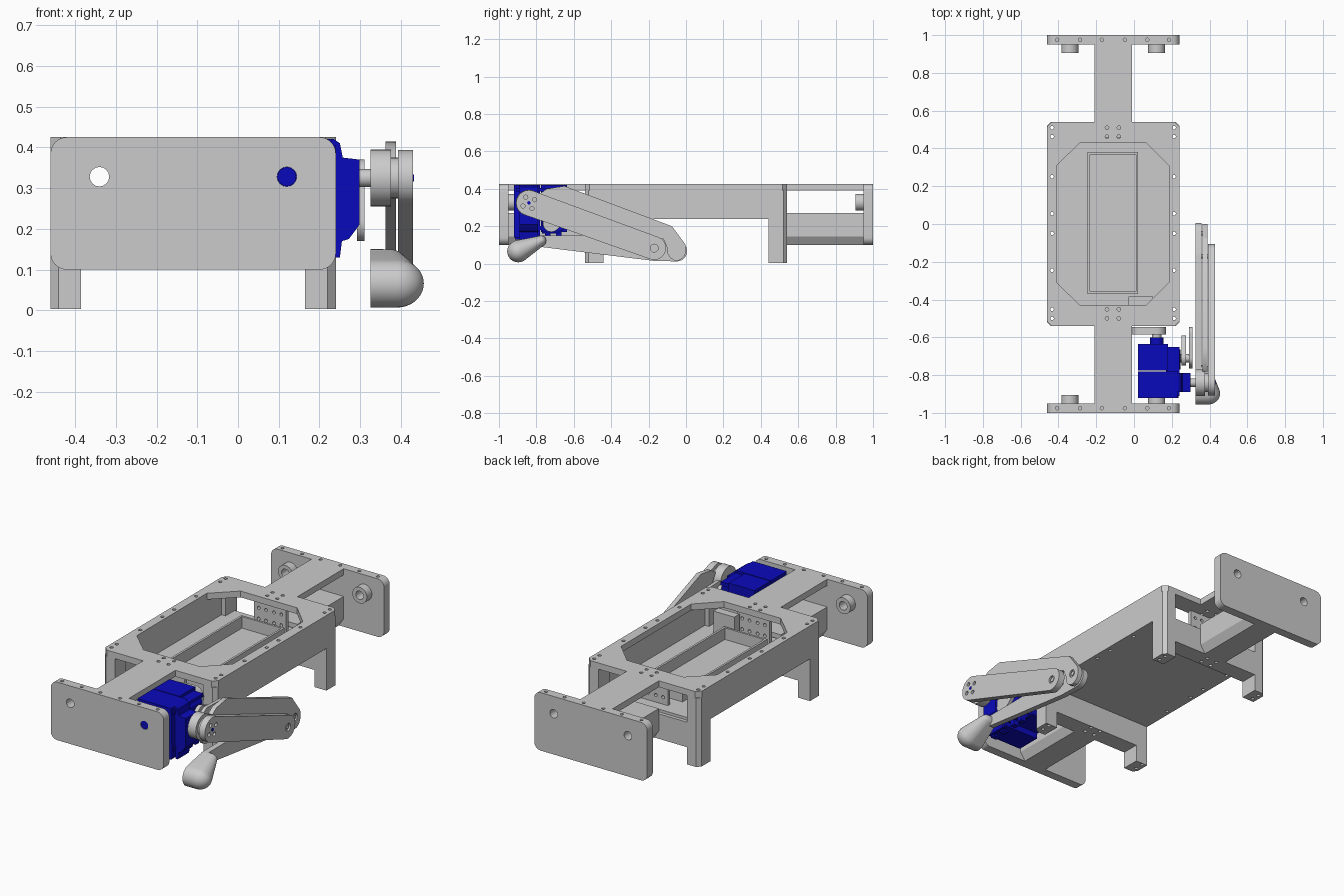
import bpy, bmesh, math
from mathutils import Vector
from mathutils.geometry import convex_hull_2d

if "Cube" in bpy.data.objects:
    bpy.data.objects.remove(bpy.data.objects["Cube"])

blue = bpy.data.materials.new("motor_blue")
blue.diffuse_color = (0.003, 0.003, 0.5, 1)
blue.use_nodes = True
blue.node_tree.nodes["Principled BSDF"].inputs["Base Color"].default_value = blue.diffuse_color

def finish(name, bm, mat=None):
    bmesh.ops.recalc_face_normals(bm, faces=bm.faces)
    me = bpy.data.meshes.new(name)
    bm.to_mesh(me)
    bm.free()
    ob = bpy.data.objects.new(name, me)
    bpy.context.collection.objects.link(ob)
    if mat:
        me.materials.append(mat)
    return ob

def add_prism(bm, pts, axis, a, b):
    put = {'x': lambda u, v, w: (w, u, v), 'y': lambda u, v, w: (u, w, v),
           'z': lambda u, v, w: (u, v, w)}[axis]
    lo = [bm.verts.new(put(u, v, a)) for u, v in pts]
    hi = [bm.verts.new(put(u, v, b)) for u, v in pts]
    bm.faces.new(lo)
    bm.faces.new(hi)
    n = len(pts)
    for i in range(n):
        j = (i + 1) % n
        bm.faces.new((lo[i], lo[j], hi[j], hi[i]))

def prism(name, pts, axis, a, b, mat=None):
    bm = bmesh.new()
    add_prism(bm, pts, axis, a, b)
    return finish(name, bm, mat)

def box(name, x0, x1, y0, y1, z0, z1, mat=None):
    return prism(name, [(x0, y0), (x1, y0), (x1, y1), (x0, y1)], 'z', z0, z1, mat)

def circle(u, v, r, n=32):
    return [(u + r * math.cos(2 * math.pi * i / n), v + r * math.sin(2 * math.pi * i / n)) for i in range(n)]

def rounded(circles):
    # outline wrapped tightly around several circles
    pts = [Vector(p) for c in circles for p in circle(*c)]
    return [tuple(pts[i]) for i in convex_hull_2d(pts)]

def cyl(name, u, v, r, axis, a, b, mat=None):
    return prism(name, circle(u, v, r), axis, a, b, mat)

def holes(name, centres, r, axis, a, b):
    bm = bmesh.new()
    for u, v in centres:
        add_prism(bm, circle(u, v, r, 16), axis, a, b)
    ob = finish(name, bm)
    ob.hide_render = True
    ob.display_type = 'WIRE'
    return ob

def cut(ob, *cutters):
    for c in cutters:
        m = ob.modifiers.new("cut", 'BOOLEAN')
        m.object = c
        m.operation = 'DIFFERENCE'
        m.solver = 'EXACT'

XL, XR, TOP = -0.46, 0.24, 0.425
LX, RX = -0.434, 0.212
screw_y = (0.51, 0.463, -0.452, -0.5)
body_holes = holes("body_screw_cutter",
                   [(x, y) for x in (LX, -0.143, -0.08, RX) for y in screw_y] +
                   [(x, y) for x in (LX, RX) for y in (0.25, 0.055, -0.05, -0.245)], 0.0095, 'z', -0.1, 0.6)

# Top deck with octagonal opening
c = 0.025
deck = prism("top_deck", [(XL + c, -.54), (XR - c, -.54), (XR, -.54 + c), (XR, .54 - c), (XR - c, .54),
                          (XL + c, .54), (XL, .54 - c), (XL, -.54 + c)], 'z', 0.39, TOP)
octo = prism("opening_cutter", [(-.285, -.43), (.065, -.43), (.185, -.31), (.185, .31),
                                (.065, .43), (-.285, .43), (-.41, .31), (-.41, -.31)], 'z', 0.3, 0.5)
octo.hide_render = True
cut(deck, octo, body_holes)

# Floor, side walls and battery tray
box("floor", -0.42, 0.20, -0.52, 0.52, 0.24, 0.255)
for x0, x1, n in ((XL, -0.41, "left"), (0.19, XR, "right")):
    cut(box(n + "_wall", x0, x1, -0.44, 0.44, 0.24, 0.39), body_holes)
for n, b in (("left", (-.245, -.233, -.37, .38)), ("right", (.01, .022, -.37, .38)),
             ("front", (-.233, .01, -.37, -.358)), ("back", (-.233, .01, .368, .38))):
    box("tray_" + n, *b, 0.255, 0.32)

mount_holes = holes("mount_hole_cutter",
                    [(x, z) for x in (-.18, -.135, -.085, -.04) for z in (.295, .355)], 0.009, 'y', -0.7, 0.7)
pivots = [(-0.34, 0.328), (0.12, 0.328)]
pivot_cut = holes("pivot_hole_cutter", pivots, 0.024, 'y', -1.1, 1.1)

for s, n in ((-1, "front"), (1, "back")):
    # Corner legs, chamfered on the outside
    for x, d, side in ((XL, 1, "left"), (XR, -1, "right")):
        leg = prism(f"{n}_{side}_leg", [(x + d * .02, s * .54), (x + d * .075, s * .54), (x + d * .075, s * .44),
                                        (x, s * .44), (x, s * .52)], 'z', 0.004, 0.39)
        cut(leg, body_holes)
    # Cross bar joining the legs, and upright mount plate
    cut(box(n + "_cross_bar", -0.385, 0.165, *sorted((s * .44, s * .54)), 0.10, 0.24), body_holes)
    cut(box(n + "_mount_plate", -0.21, -0.01, *sorted((s * .44, s * .46)), 0.24, 0.39), mount_holes)
    # Upper spine and lower beam out to the end plate
    a, b = sorted((s * .54, s * .95))
    box(n + "_spine", -0.21, -0.01, a, b, 0.39, TOP)
    prism(n + "_lower_beam", [(-.18, .10), (-.04, .10), (-.01, .145), (-.01, .27), (-.21, .27), (-.21, .145)],
          'y', a, b)
    # Rounded end plate with pivot bosses
    r = 0.04
    plate = prism(n + "_end_plate", rounded([(x, z, r) for x in (XL + r, XR - r) for z in (.10 + r, TOP - r)]),
                  'y', *sorted((s * .95, s * 1.0)))
    edge = holes(n + "_edge_screw_cutter", [(x, s * .975) for x in (-.407, -.286, -.17, -.048, .07, .185)],
                 0.009, 'z', 0.34, 0.5)
    cut(plate, edge, pivot_cut)
    for i, (x, z) in enumerate(pivots):
        boss = cyl(f"{n}_boss_{i + 1}", x, z, 0.045, 'y', *sorted((s * .905, s * .95)))
        cut(boss, pivot_cut)

# Blue motors: body block, stepped gear cases, hubs
cyl("hip_pivot_pin", 0.12, 0.328, 0.023, 'y', -0.998, -0.90, blue)
box("roll_motor", 0.02, 0.18, -0.775, -0.635, 0.17, 0.42, blue)
cyl("roll_motor_hub", 0.12, 0.328, 0.036, 'y', -0.635, -0.60, blue)
case = [(.02, .14), (.235, .14), (.235, .13), (.25, .13), (.255, .17), (.272, .175), (.298, .21),
        (.298, .37), (.257, .375), (.25, .41), (.235, .42), (.02, .42)]
prism("hip_motor", case[:2] + [(.23, .42), (.02, .42)], 'y', -0.92, -0.78, blue)
prism("hip_motor_case", case, 'y', -0.89, -0.79, blue)
prism("knee_motor_case", [(.17, .16), (.225, .16), (.245, .20), (.245, .37), (.225, .40), (.17, .40)],
      'y', -0.77, -0.665, blue)
for y in (-.90, -.83, -.74, -.68):
    box("motor_lug", 0.19, 0.225, y - .015, y + .015, 0.13, 0.17, blue)
for z in (.18, .385):
    box("motor_rib", 0.17, 0.24, -0.91, -0.65, z, z + 0.02, blue)

# Horn and bracket between the roll motor and the body
prism("roll_horn", rounded([(.12, .328, .05), (.035, .328, .045)]), 'y', -0.585, -0.545)
cyl("roll_horn_shaft", 0.12, 0.328, 0.025, 'y', -0.605, -0.58)
box("inner_bracket", -0.03, 0.10, -0.43, -0.385, 0.255, 0.38)

# Knee crank
cyl("knee_shaft", -0.71, 0.327, 0.022, 'x', 0.24, 0.30)
prism("knee_crank_disc", rounded([(-.71, .327, .04), (-.62, .30, .03)]), 'x', 0.252, 0.275)
prism("knee_crank", rounded([(-.71, .327, .043), (-.72, .215, .045), (-.58, .33, .035)]), 'x', 0.292, 0.311)

# Hip hub and outer thigh link
HIP, KNEE, TIP = (-.84, .325), (-.17, .083), (-.05, .082)
cyl("hip_shaft", *HIP, 0.022, 'x', 0.295, 0.33)
cyl("hip_hub", *HIP, 0.07, 'x', 0.325, 0.375)
cyl("hip_hub_neck", *HIP, 0.05, 'x', 0.37, 0.396)
thigh = prism("thigh_link", rounded([(*HIP, .068), (*KNEE, .063)]), 'x', 0.393, 0.43)
cut(thigh, holes("thigh_hole_cutter",
                 [(HIP[0] + .035 * math.cos(t), HIP[1] + .035 * math.sin(t))
                  for t in (.5, 2.07, 3.64, 5.21)], 0.011, 'x', 0.41, 0.5),
    holes("knee_hole_cutter", [KNEE], 0.021, 'x', 0.42, 0.5))
cyl("hip_screw", *HIP, 0.009, 'x', 0.42, 0.432, blue)
cyl("knee_pin", *KNEE, 0.012, 'x', 0.33, 0.426)

# Bent push link beside the thigh
push = prism("push_link", [(-.78, .375), (-.745, .40), (-.65, .415), (-.075, .20)] +
             [(-.05 + .052 * math.cos(t), .075 + .06 * math.sin(t)) for t in
              [math.radians(a) for a in (50, 30, 10, -10, -40, -70, -100, -130, -160, -190)]] +
             [(-.12, .13), (-.66, .32), (-.75, .325)], 'x', 0.362, 0.388)
cut(push, holes("push_hole_cutter", [TIP], 0.021, 'x', 0.38, 0.5))
cyl("push_pin", *TIP, 0.012, 'x', 0.33, 0.386)

# Shin, tapering to the foot
prism("shin", rounded([(-.78, .12, .03), KNEE + (.068,), (-.05, .068, .056)]), 'x', 0.325, 0.357)

# Foot: half-domed toe drawn into a narrower neck
bm = bmesh.new()
for cx, cy, cz, r, depth in ((.39, -.897, .066, .059, .066), (.37, -.775, .122, .028, .04)):
    for y, z in circle(cy, cz, r):
        bm.verts.new((.325, y, z))
    for k in range(9):
        t = math.pi / 2 * k / 9
        for y, z in circle(cy, cz, r * math.cos(t)):
            bm.verts.new((cx + depth * math.sin(t), y, z))
    bm.verts.new((cx + depth, cy, cz))
hull = bmesh.ops.convex_hull(bm, input=bm.verts)
bmesh.ops.delete(bm, geom=[v for v in bm.verts if not v.link_faces], context='VERTS')
finish("foot", bm)

# Smooth the round parts, keep hard edges
for ob in bpy.context.collection.objects:
    ob.select_set(not ob.hide_render)
    if not ob.hide_render:
        bpy.context.view_layer.objects.active = ob
bpy.ops.object.shade_smooth_by_angle(angle=math.radians(30))
